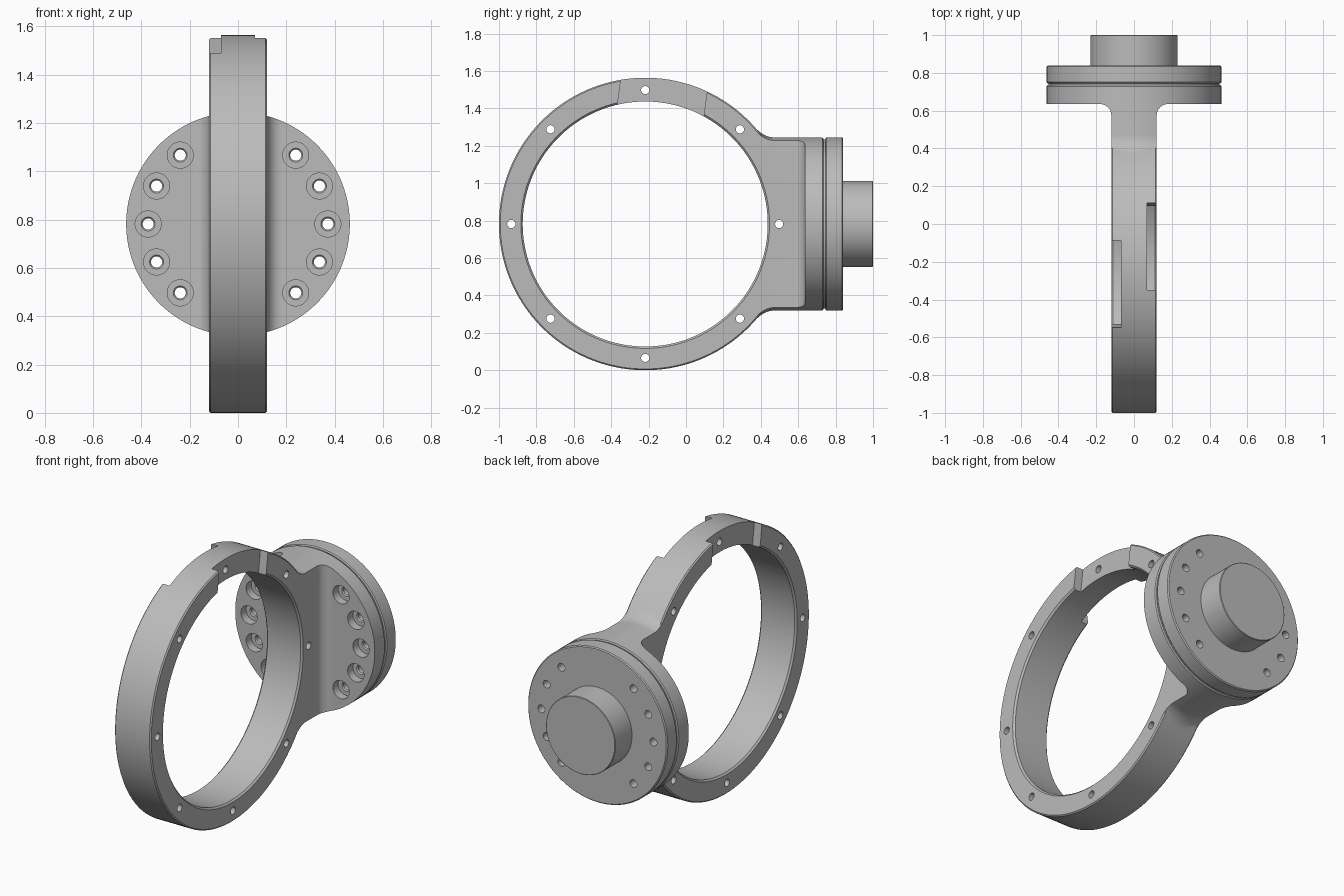
import bpy, bmesh
from math import sin, cos, pi, radians
from mathutils import Matrix, Vector

if "Cube" in bpy.data.objects:
    bpy.data.objects.remove(bpy.data.objects["Cube"])

metal = bpy.data.materials.new("machined grey")
metal.use_nodes = True
metal.diffuse_color = (0.5, 0.5, 0.5, 1)
metal.node_tree.nodes["Principled BSDF"].inputs["Base Color"].default_value = (0.5, 0.5, 0.5, 1)

RING_Y, MID_Z = -0.218, 0.782
RING_R, BORE_R, HALF = 0.782, 0.655, 0.12
FLANGE_R = 0.463


def finish(name, bm):
    bmesh.ops.recalc_face_normals(bm, faces=bm.faces)
    mesh = bpy.data.meshes.new(name)
    bm.to_mesh(mesh)
    bm.free()
    ob = bpy.data.objects.new(name, mesh)
    bpy.context.collection.objects.link(ob)
    return ob


def turned(name, profile, axis, centres, seg=128):
    """Solid of revolution of (radius, height) points, one per centre."""
    bm = bmesh.new()
    for a, b in centres:
        rings = []
        for r, h in profile:
            ring = []
            for i in range(seg):
                t = 2 * pi * (i + 0.5) / seg
                u, v = a + r * cos(t), b + r * sin(t)
                ring.append(bm.verts.new((h, u, v) if axis == "x" else (u, h, v)))
            rings.append(ring)
        for low, high in zip(rings, rings[1:]):
            for i in range(seg):
                j = (i + 1) % seg
                bm.faces.new((low[i], low[j], high[j], high[i]))
        bm.faces.new(rings[0][::-1])
        bm.faces.new(rings[-1])
    return finish(name, bm)


def boolean(target, tool, operation):
    mod = target.modifiers.new("cut", "BOOLEAN")
    mod.operation, mod.object, mod.solver = operation, tool, "EXACT"
    bpy.context.view_layer.objects.active = target
    bpy.ops.object.modifier_apply(modifier=mod.name)


def remove(*tools):
    for tool in tools:
        bpy.data.objects.remove(tool)


# Flange and flared neck, turned about the y axis
flare = []
start, bend, end = Vector((0.525, 0.36)), Vector((FLANGE_R, 0.415)), Vector((FLANGE_R, 0.47))
for i in range(9):
    t = i / 8
    flare.append(tuple((1 - t) ** 2 * start + 2 * t * (1 - t) * bend + t * t * end))
bracket = turned("ring_bracket", [(0.522, 0.3)] + flare
                 + [(FLANGE_R, 0.729), (0.457, 0.735)], "y", [(0, MID_Z)])

# Slab that narrows the neck to the ring width, with filleted corners
side = [(HALF, 0.25)]
for i in range(9):
    t = pi / 2 * i / 8
    side.append((HALF + 0.06 * (1 - cos(t)), 0.575 + 0.06 * sin(t)))
side += [(0.6, 0.635), (0.6, 0.8)]
outline = side + [(-x, y) for x, y in reversed(side)]
bm = bmesh.new()
face = bm.faces.new([bm.verts.new((x, y, 0)) for x, y in outline])
top = bmesh.ops.extrude_face_region(bm, geom=[face])["geom"]
bmesh.ops.translate(bm, vec=(0, 0, 2), verts=[g for g in top if isinstance(g, bmesh.types.BMVert)])
slab = finish("neck_slab", bm)
boolean(bracket, slab, "INTERSECT")

# Ring with softened rims
c = 0.007
ring = turned("ring_disc", [(RING_R - c, -HALF), (RING_R, c - HALF),
                            (RING_R, HALF - c), (RING_R - c, HALF)], "x", [(RING_Y, MID_Z)], 160)
boolean(bracket, ring, "UNION")
bore = turned("bore", [(BORE_R + 0.04, -HALF - 0.03), (BORE_R, 0.01 - HALF),
                       (BORE_R, HALF - 0.01), (BORE_R + 0.04, HALF + 0.03)],
              "x", [(RING_Y, MID_Z)], 160)
boolean(bracket, bore, "DIFFERENCE")

# One tilted recess across the rim on each side
for s in (1, -1):
    bm = bmesh.new()
    bmesh.ops.create_cube(bm, size=1, matrix=Matrix.Diagonal((0.1, 0.465, 0.4, 1)))
    bmesh.ops.translate(bm, vec=(s * (HALF), 0, 0.72), verts=bm.verts)
    bmesh.ops.rotate(bm, matrix=Matrix.Rotation(radians(-7.7 * s), 3, "X"), verts=bm.verts)
    bmesh.ops.translate(bm, vec=(0, RING_Y, MID_Z), verts=bm.verts)
    notch = finish("notch", bm)
    boolean(bracket, notch, "DIFFERENCE")
    remove(notch)

# Eight pin holes through the ring
spots = [(RING_Y + 0.716 * cos(k * pi / 4), MID_Z + 0.716 * sin(k * pi / 4)) for k in range(8)]
pins = turned("pin_holes", [(0.022, -0.3), (0.022, 0.3)], "x", spots, 24)
boolean(bracket, pins, "DIFFERENCE")

# Back plate with groove and round hub
housing = turned("back_plate_and_hub", [
    (0.452, 0.735), (0.452, 0.745), (0.457, 0.745), (FLANGE_R, 0.751), (FLANGE_R, 0.834),
    (0.457, 0.84), (0.23, 0.84), (0.23, 0.997), (0.227, 1.0)], "y", [(0, MID_Z)])

# Counterbored bolt holes, five on each side, through both discs
spots = []
for s in (1, -1):
    for k in range(-2, 3):
        t = radians(25 * k)
        spots.append((s * 0.372 * cos(t), MID_Z + 0.372 * sin(t)))
bolts = turned("bolt_holes", [(0.054, 0.5), (0.054, 0.685), (0.029, 0.685), (0.023, 0.692),
                              (0.023, 0.9)], "y", spots, 32)
for part in (bracket, housing):
    boolean(part, bolts, "DIFFERENCE")
remove(slab, ring, bore, pins, bolts)

# Finish and shading
for part in (bracket, housing):
    part.data.materials.clear()
    part.data.materials.append(metal)
    bpy.ops.object.select_all(action="DESELECT")
    part.select_set(True)
    bpy.context.view_layer.objects.active = part
    bpy.ops.object.shade_smooth_by_angle(angle=radians(30))
